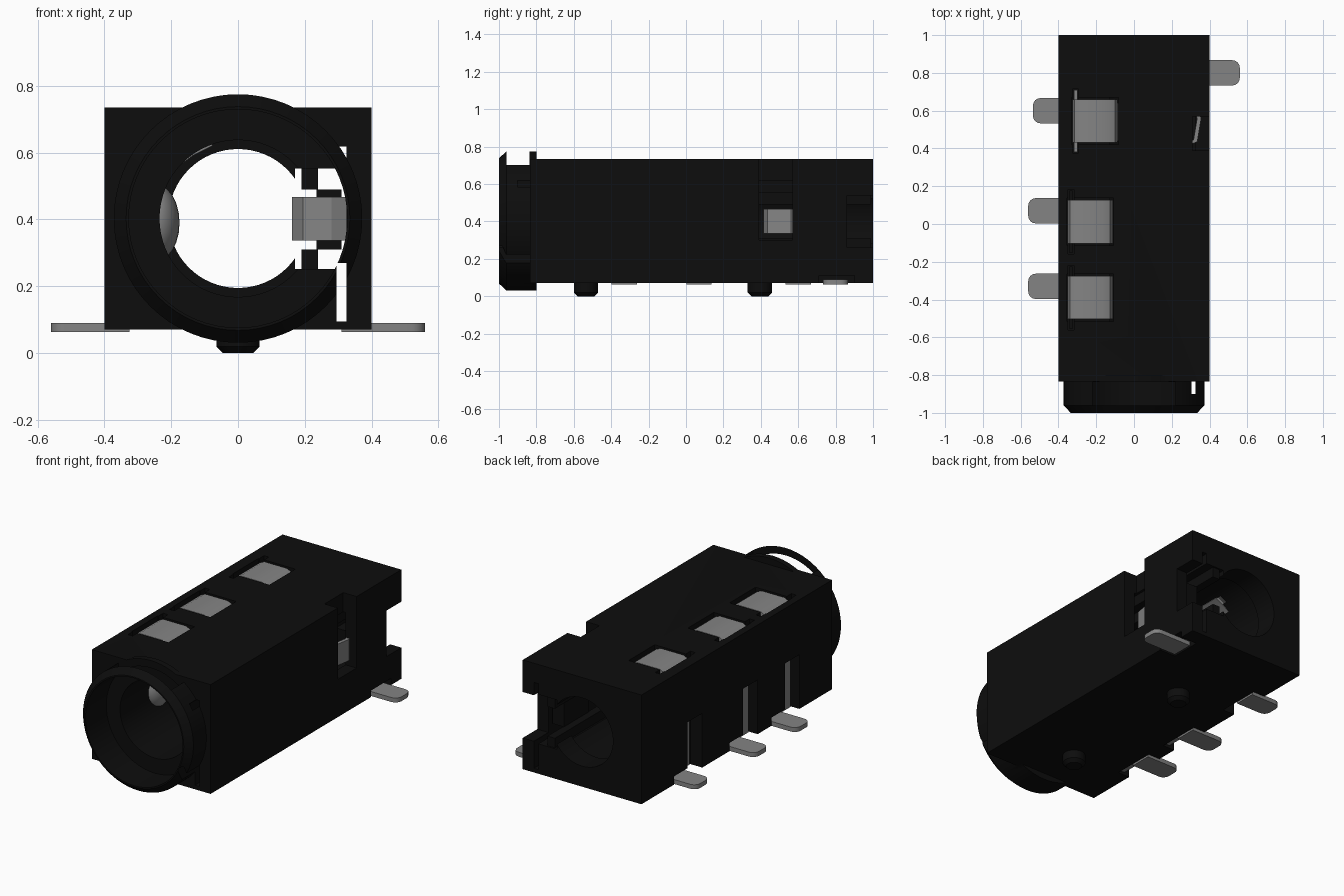
import bpy, bmesh, math
from mathutils import Matrix, Vector

if "Cube" in bpy.data.objects:
    bpy.data.objects.remove(bpy.data.objects["Cube"], do_unlink=True)

CZ = 0.403  # height of the socket axis


def material(name, value, rough):
    m = bpy.data.materials.new(name)
    m.use_nodes = True
    col = (value, value, value, 1)
    m.diffuse_color = col
    bsdf = m.node_tree.nodes["Principled BSDF"]
    bsdf.inputs["Base Color"].default_value = col
    bsdf.inputs["Roughness"].default_value = rough
    return m


BLACK = material("black plastic", 0.004, 0.6)
METAL = material("grey metal", 0.23, 0.5)


def make(name, bm, mat):
    bmesh.ops.recalc_face_normals(bm, faces=bm.faces[:])
    me = bpy.data.meshes.new(name)
    bm.to_mesh(me)
    bm.free()
    me.materials.append(mat)
    ob = bpy.data.objects.new(name, me)
    bpy.context.collection.objects.link(ob)
    return ob


def box(name, x, y, z, mat=BLACK):
    bm = bmesh.new()
    bmesh.ops.create_cube(bm, size=1)
    for v in bm.verts:
        v.co = Vector([a + (b - a) * (c + 0.5) for (a, b), c in zip((x, y, z), v.co)])
    return make(name, bm, mat)


def lathe(name, prof, turn, mat=BLACK, n=64):
    """Solid of stacked (radius, distance) rings along z, moved by turn."""
    bm = bmesh.new()
    rings = [[bm.verts.new((r * math.cos(2 * math.pi * i / n), r * math.sin(2 * math.pi * i / n), d))
              for i in range(n)] for r, d in prof]
    for a, b in zip(rings, rings[1:]):
        for i in range(n):
            j = (i + 1) % n
            bm.faces.new((a[i], a[j], b[j], b[i]))
    bm.faces.new(rings[0])
    bm.faces.new(rings[-1])
    bm.transform(turn)
    return make(name, bm, mat)


def prism(name, pts, depth, turn, mat):
    """Outline in xy, extruded along z by depth, moved by turn."""
    bm = bmesh.new()
    f = bm.faces.new([bm.verts.new((x, y, 0)) for x, y in pts])
    ext = bmesh.ops.extrude_face_region(bm, geom=[f])
    for v in ext["geom"]:
        if isinstance(v, bmesh.types.BMVert):
            v.co.z += depth
    bm.transform(turn)
    return make(name, bm, mat)


def strip(path, t):
    """Outline of a bent sheet of thickness t along a 2D path."""
    p = [Vector(q) for q in path]
    left, right = [], []
    for i, q in enumerate(p):
        d = (p[min(i + 1, len(p) - 1)] - p[max(i - 1, 0)]).normalized()
        nrm = Vector((-d.y, d.x)) * t / 2
        left.append(q + nrm)
        right.append(q - nrm)
    return left + right[::-1]


def boolean(ob, other, op="DIFFERENCE"):
    other.hide_render = True
    m = ob.modifiers.new("cut", "BOOLEAN")
    m.operation, m.solver, m.object = op, "EXACT", other
    bpy.context.view_layer.objects.active = ob
    bpy.ops.object.modifier_apply(modifier=m.name)
    bpy.data.objects.remove(other, do_unlink=True)


def smooth(ob):
    bpy.ops.object.select_all(action="DESELECT")
    ob.select_set(True)
    bpy.context.view_layer.objects.active = ob
    bpy.ops.object.shade_smooth_by_angle(angle=math.radians(30))


# Axis turned so lathe distance runs along y
ALONG_Y = Matrix.Translation((0, 0, CZ)) @ Matrix.Rotation(-math.pi / 2, 4, "X")

# Housing with round collar
body = box("housing", (-0.4, 0.4), (-0.835, 1), (0.07, 0.735))
boolean(body, lathe("collar", [(0.335, -1), (0.372, -0.96), (0.372, -0.8)], ALONG_Y), "UNION")

# Socket bore: wide mouth, barrel, narrow rear hole
for r, a, b in ((0.327, -1.1, -0.8), (0.235, -0.9, 0.86), (0.208, 0.7, 1.1)):
    boolean(body, lathe("bore", [(r, a), (r, b)], ALONG_Y))

# Slots, notches and openings as x, y, z ranges
cuts = [
    ((-0.22, 0.22), (-0.96, -0.836), (0.62, 0.9)),      # gap above the collar mouth
    ((0.295, 0.325), (-0.9, 1.1), (0.095, 0.618)),      # long side slot
    ((0.295, 0.325), (-1.1, -0.8), (0.095, 0.27)),      # slot through collar
    ((0.17, 0.31), (-0.9, 1.1), (0.252, 0.553)),        # side channel
    ((0.31, 0.5), (0.39, 0.57), (0.3, 0.8)),            # notch in the side wall
    ((0.3, 0.5), (0.86, 1.1), (0.26, 0.54)),            # rear corner notch
    ((0.29, 0.5), (0.71, 0.9), (0.0, 0.11)),            # side pin exit
]
# Contact centre y, x shift of contact, pin centre y, pin tip x
contacts = [(0.545, 0.025, 0.6, -0.535), (0.012, 0, 0.07, -0.56), (-0.39, 0, -0.33, -0.56)]
for c, s, py, tip in contacts:
    cuts += [
        ((-0.355 + s, -0.108 + s), (c - 0.125, c + 0.125), (0.6, 0.8)),   # top window
        ((-0.35 + s, -0.318 + s), (c - 0.17, c + 0.17), (0.42, 0.8)),     # plate slot
        ((-0.5, -0.32), (c - 0.13, c + 0.01), (0.0, 0.4)),                # side slit
        ((-0.5, -0.32), (c - 0.03, c + 0.14), (0.0, 0.12)),               # pin exit
    ]
for x, y, z in cuts:
    boolean(body, box("cutter", x, y, z))
smooth(body)

# Rails filling the channel edges beside the barrel
for i, (z0, z1) in enumerate(((0.252, 0.31), (0.49, 0.553))):
    box("channel_rail_%d" % (i + 1), (0.19, 0.24), (-0.78, 0.99), (z0, z1))
# Block holding the side contact
box("contact_block", (0.235, 0.31), (0.6, 0.84), (0.31, 0.49))

# Locating pegs
for name, y in (("front_peg", -0.535), ("rear_peg", 0.395)):
    smooth(lathe(name, [(0.045, 0), (0.065, 0.02), (0.065, 0.09)],
                 Matrix.Translation((0, y, 0)), n=32))


def pin(name, x_in, x_tip, y):
    """Flat solder tab with rounded outer corners."""
    d = 1 if x_tip > x_in else -1
    h, r = 0.067, 0.04
    pts = [(x_in, y - h)]
    for side, start in ((-1, -90), (1, 0)):
        for k in range(5):
            a = math.radians(start + 22.5 * k)
            pts.append((x_tip + d * r * (math.cos(a) - 1), y + side * (h - r) + r * math.sin(a)))
    pts.append((x_in, y + h))
    smooth(prism(name, pts, 0.027, Matrix.Translation((0, 0, 0.063)), METAL))


# Sheet metal contacts: upright in the wall, folded flap in the top window
UPRIGHT = Matrix.Rotation(math.pi / 2, 4, "X")  # xy outline to xz, depth to -y
for i, (c, s, py, tip) in enumerate(contacts):
    path = [(-0.338, 0.075), (-0.338, 0.685), (-0.33, 0.708), (-0.31, 0.718),
            (-0.16, 0.718), (-0.135, 0.708), (-0.125, 0.69), (-0.125, 0.655)]
    pts = strip([(x + s, z) for x, z in path], 0.026)
    smooth(prism("contact_%d" % (i + 1), pts, 0.228,
                 Matrix.Translation((0, c + 0.114, 0)) @ UPRIGHT, METAL))
    pin("pin_%d" % (i + 1), -0.325, tip, py)
    # locating wing of the plate
    box("contact_wing_%d" % (i + 1), (-0.342 + s, -0.325 + s),
        (c - 0.165, c + 0.165), (0.44, 0.69), METAL if i == 0 else BLACK)
pin("side_pin", 0.31, 0.56, 0.8)

# Spring bump inside the barrel
bm = bmesh.new()
bmesh.ops.create_uvsphere(bm, u_segments=24, v_segments=12, radius=1)
bm.transform(Matrix.Translation((-0.245, -0.43, 0.39)) @ Matrix.Diagonal((0.07, 0.1, 0.115, 1)))
smooth(make("spring_bump", bm, METAL))

# Upper spring leaf just breaking into the barrel
smooth(prism("spring_leaf", strip([(-0.2, 0.555), (-0.14, 0.6), (-0.08, 0.63)], 0.02), 0.2,
             Matrix.Translation((0, 0.64, 0)) @ UPRIGHT, METAL))

# Side contact spring, bent from the wall notch into the barrel
path = [(0.315, 0.62), (0.345, 0.56), (0.325, 0.44), (0.28, 0.425), (0.2, 0.44), (0.172, 0.48), (0.2, 0.54)]
smooth(prism("side_contact", strip(path, 0.022), 0.13, Matrix.Translation((0, 0, 0.337)), METAL))
